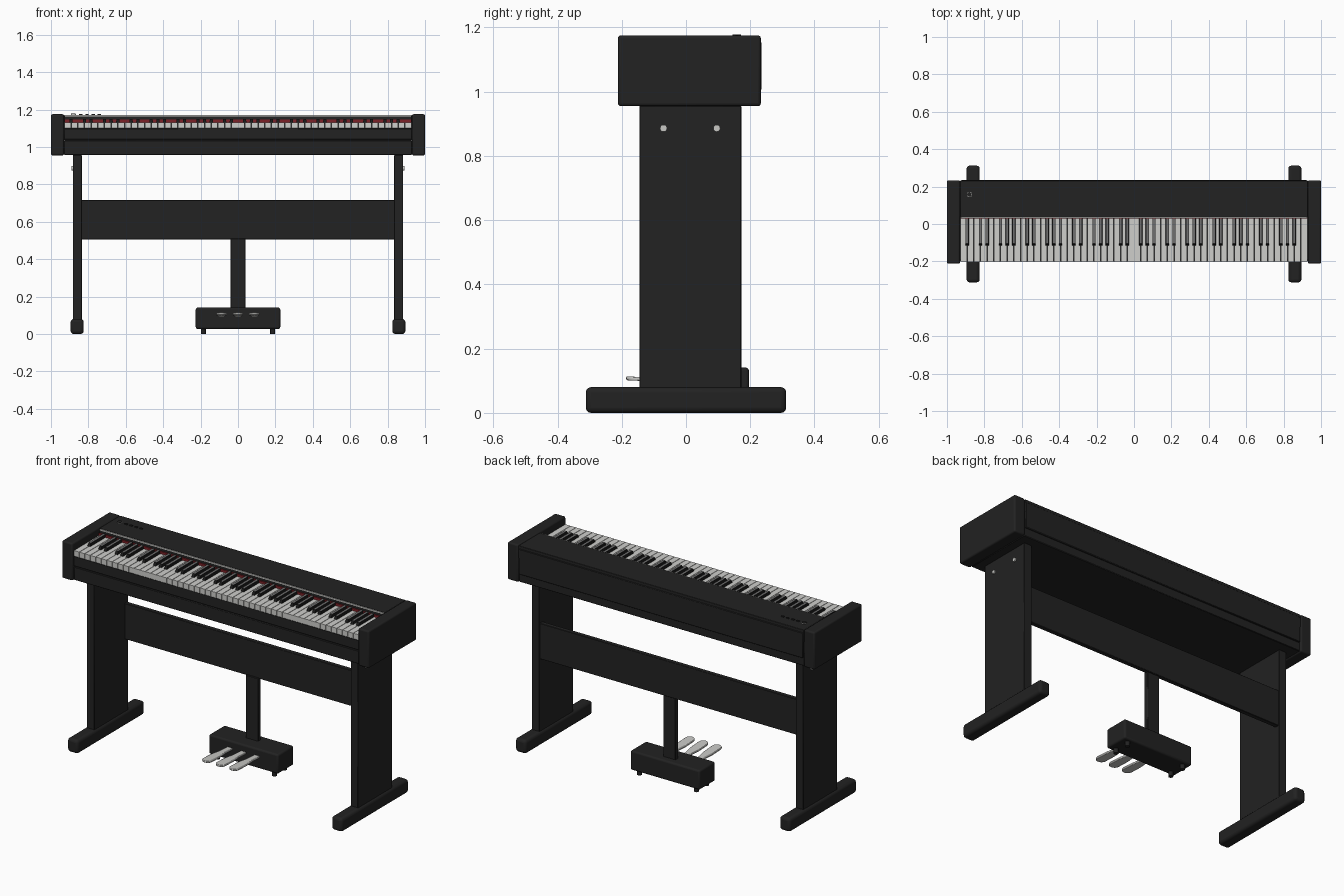
import bpy, bmesh, math
from mathutils import Matrix, Vector

if "Cube" in bpy.data.objects:
    bpy.data.objects.remove(bpy.data.objects["Cube"])


def material(name, rgb):
    m = bpy.data.materials.new(name)
    m.diffuse_color = (*rgb, 1)
    m.use_nodes = True
    m.node_tree.nodes["Principled BSDF"].inputs["Base Color"].default_value = m.diffuse_color
    return m


BLACK = material("satin_black", (0.016, 0.016, 0.016))
IVORY = material("ivory_white", (0.62, 0.62, 0.60))
SHARP = material("sharp_black", (0.010, 0.010, 0.010))
SHEEN = material("sharp_top_grey", (0.16, 0.16, 0.16))
STEEL = material("steel", (0.58, 0.58, 0.56))
FELT = material("red_felt", (0.20, 0.015, 0.02))


def add_box(bm, x0, x1, y0, y1, z0, z1):
    mat = Matrix.Translation(((x0 + x1) / 2, (y0 + y1) / 2, (z0 + z1) / 2))
    mat = mat @ Matrix.Diagonal((x1 - x0, y1 - y0, z1 - z0, 1))
    return bmesh.ops.create_cube(bm, size=1, matrix=mat)["verts"]


def finish(name, bm, mats, bevel=0, segments=3):
    bmesh.ops.recalc_face_normals(bm, faces=bm.faces[:])
    me = bpy.data.meshes.new(name)
    bm.to_mesh(me)
    bm.free()
    for m in mats:
        me.materials.append(m)
    ob = bpy.data.objects.new(name, me)
    bpy.context.collection.objects.link(ob)
    if bevel:
        mod = ob.modifiers.new("rounded_edges", "BEVEL")
        mod.width, mod.segments = bevel, segments
        bpy.ops.object.select_all(action="DESELECT")
        ob.select_set(True)
        bpy.context.view_layer.objects.active = ob
        bpy.ops.object.shade_smooth_by_angle(angle=math.radians(35))
    return ob


def box(name, x0, x1, y0, y1, z0, z1, mat=BLACK, bevel=0.0, segments=3):
    bm = bmesh.new()
    add_box(bm, x0, x1, y0, y1, z0, z1)
    return finish(name, bm, [mat], bevel, segments)


def cylinder(name, loc, radius, depth, mat, axis="Z", sides=20):
    bm = bmesh.new()
    turn = Matrix.Rotation(math.pi / 2, 4, "Y") if axis == "X" else Matrix()
    bmesh.ops.create_cone(bm, cap_ends=True, segments=sides, radius1=radius,
                          radius2=radius, depth=depth,
                          matrix=Matrix.Translation(loc) @ turn)
    return finish(name, bm, [mat])


# Stand and cabinet ends, one per side
for side, s in (("left", -1), ("right", 1)):
    def span(a, b):
        return sorted((s * a, s * b))
    box(side + "_cheek", *span(0.93, 1.0), -0.212, 0.233, 0.955, 1.175, bevel=0.009)
    box(side + "_leg", *span(0.835, 0.883), -0.145, 0.172, 0.07, 0.956, bevel=0.002, segments=1)
    box(side + "_floor_foot", *span(0.825, 0.895), -0.312, 0.312, 0.0, 0.08, bevel=0.016)
    for i, y in enumerate((-0.07, 0.096)):
        cylinder(f"{side}_leg_screw_{i}", (s * 0.886, y, 0.886), 0.011, 0.01, STEEL, "X", 12)

# Cabinet
box("cabinet_base", -0.93, 0.93, -0.198, 0.226, 0.957, 1.035, bevel=0.003, segments=1)
box("key_bed", -0.93, 0.93, -0.19, 0.226, 1.034, 1.098)
box("key_slip", -0.93, 0.93, -0.2, -0.186, 1.039, 1.1, bevel=0.003, segments=1)
box("top_panel", -0.929, 0.929, 0.036, 0.232, 1.097, 1.172, bevel=0.003, segments=2)
box("back_panel", -0.925, 0.925, 0.22, 0.235, 1.005, 1.155, bevel=0.003, segments=1)
box("panel_trim", -0.925, 0.925, 0.031, 0.0365, 1.163, 1.17, IVORY)
box("felt_strip", -0.927, 0.927, 0.029, 0.036, 1.13, 1.146, FELT)

# White keys
X0, PITCH, COUNT = -0.928, 1.856 / 52, 52
bm = bmesh.new()
for i in range(COUNT):
    x = X0 + i * PITCH
    add_box(bm, x + 0.0013, x + PITCH - 0.0013, -0.202, 0.03, 1.1, 1.132)
finish("white_keys", bm, [IVORY])

# Black keys, tapered at the front, following the octave pattern from A
bm = bmesh.new()
for i in range(COUNT - 1):
    if i % 7 in (0, 2, 3, 5, 6):
        x = X0 + (i + 1) * PITCH
        for v in add_box(bm, x - 0.0095, x + 0.0095, -0.118, 0.03, 1.125, 1.15):
            if v.co.z > 1.14:
                v.co.x += math.copysign(0.002, x - v.co.x)
                if v.co.y < 0:
                    v.co.y += 0.014
bm.normal_update()
for f in bm.faces:
    f.material_index = 1 if f.normal.z > 0.9 else 0
finish("black_keys", bm, [SHARP, SHEEN])

# Controls on the top panel
cylinder("volume_ring", (-0.88, 0.158, 1.173), 0.014, 0.005, STEEL)
cylinder("volume_knob", (-0.88, 0.158, 1.174), 0.0125, 0.009, BLACK)
for i in range(4):
    x = -0.84 + i * 0.033
    box(f"button_{i}", x - 0.009, x + 0.009, 0.154, 0.163, 1.17, 1.177)

# Cross panel and pedal unit
box("cross_panel", -0.837, 0.837, 0.14, 0.166, 0.505, 0.715, bevel=0.002, segments=1)
box("pedal_post", -0.04, 0.04, 0.13, 0.156, 0.13, 0.51, bevel=0.002, segments=1)
box("pedal_box", -0.226, 0.226, 0.05, 0.196, 0.027, 0.141, bevel=0.01)
for i, (x, y) in enumerate(((-0.185, 0.075), (0.185, 0.075), (-0.185, 0.168), (0.185, 0.168))):
    cylinder(f"pedal_box_foot_{i}", (x, y, 0.015), 0.013, 0.03, BLACK)


# Pedals: narrow stem widening to a rounded tip
def pedal(name, x):
    right = [(0.017, 0.06), (0.018, -0.02), (0.027, -0.08)]
    tip = [(0.028 * math.cos(a), -0.158 - 0.028 * math.sin(a))
           for a in (k * math.pi / 10 for k in range(11))]
    outline = right + tip + [(-px, py) for px, py in reversed(right)]
    bm = bmesh.new()
    verts = [bm.verts.new((x + px, py, 0.09 - (py - 0.05) * 0.05)) for px, py in outline]
    face = bm.faces.new(verts)
    ext = bmesh.ops.extrude_face_region(bm, geom=[face])["geom"]
    bmesh.ops.translate(bm, vec=Vector((0, 0, 0.012)),
                        verts=[g for g in ext if isinstance(g, bmesh.types.BMVert)])
    finish(name, bm, [STEEL], 0.003, 2)


for label, x in (("left", -0.088), ("middle", 0.0), ("right", 0.088)):
    pedal(label + "_pedal", x)
